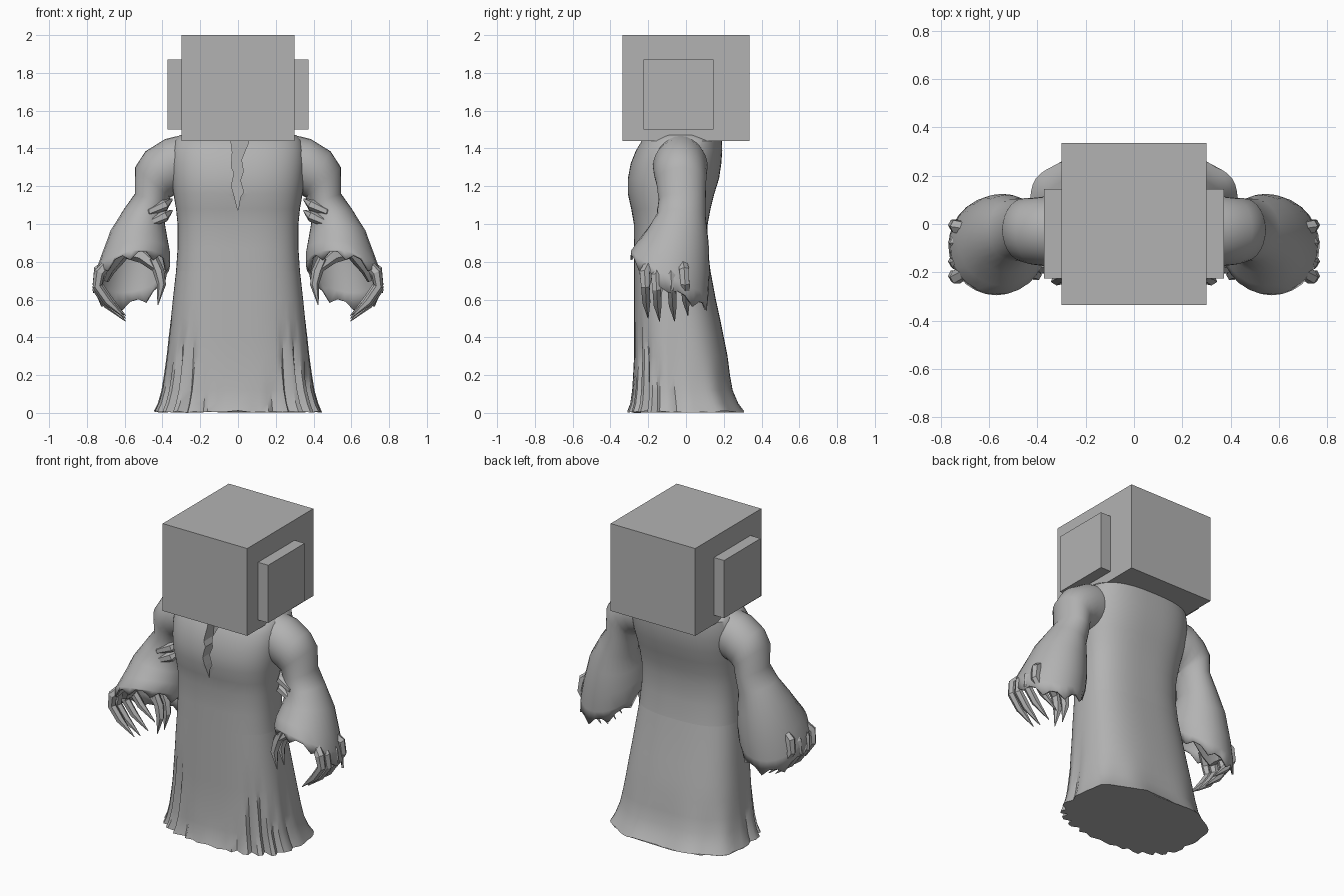
import bpy, bmesh, math, random
from mathutils import Vector

random.seed(4)
cube = bpy.data.objects.get("Cube")
if cube:
    bpy.data.objects.remove(cube, do_unlink=True)

grey = bpy.data.materials.new("plain grey")
grey.use_nodes = True
COLOUR = (0.45, 0.45, 0.45, 1)
grey.diffuse_color = COLOUR
grey.node_tree.nodes["Principled BSDF"].inputs["Base Color"].default_value = COLOUR


def finish(name, bm, smooth=None):
    bmesh.ops.recalc_face_normals(bm, faces=bm.faces)
    mesh = bpy.data.meshes.new(name)
    bm.to_mesh(mesh)
    bm.free()
    obj = bpy.data.objects.new(name, mesh)
    bpy.context.collection.objects.link(obj)
    mesh.materials.append(grey)
    if smooth:
        bpy.ops.object.select_all(action='DESELECT')
        obj.select_set(True)
        bpy.context.view_layer.objects.active = obj
        bpy.ops.object.shade_smooth_by_angle(angle=math.radians(smooth))
    return obj


def loft(name, rings, caps=(True, True), smooth=40):
    bm = bmesh.new()
    loops = [[bm.verts.new(p) for p in ring] for ring in rings]
    for a, b in zip(loops, loops[1:]):
        for i in range(len(a)):
            j = (i + 1) % len(a)
            bm.faces.new((a[i], a[j], b[j], b[i]))
    for use, ring in zip(caps, (loops[0], loops[-1])):
        if use:
            bm.faces.new(ring)
    return finish(name, bm, smooth)


def box(name, lo, hi):
    bm = bmesh.new()
    bmesh.ops.create_cube(bm, size=1)
    for v in bm.verts:
        v.co = [l + (c + 0.5) * (h - l) for l, h, c in zip(lo, hi, v.co)]
    return finish(name, bm)


def tube(name, points, radii, side, sides=6, flat=1.0):
    # tapered limb along a path, mirrored by side
    pts = [Vector((p[0] * side, p[1], p[2])) for p in points]
    rings = []
    for i, p in enumerate(pts):
        d = (pts[min(i + 1, len(pts) - 1)] - pts[max(i - 1, 0)]).normalized()
        u = d.cross(Vector((0, 1, 0))).normalized()
        v = d.cross(u)
        rings.append([p + radii[i] * (u * math.cos(t) + v * math.sin(t) * flat)
                      for t in (math.tau * k / sides for k in range(sides))])
    return loft(name, rings, smooth=25)


# Head block with side plates
box("head", (-0.3, -0.335, 1.44), (0.3, 0.335, 2.0))
for side, label in ((1, "left"), (-1, "right")):
    xs = sorted((0.29 * side, 0.372 * side))
    box(label + "_ear_plate", (xs[0], -0.225, 1.5), (xs[1], 0.145, 1.87))

# Robe cross-sections with pleats: (angle from the side, height, depth)
PLEATS = ((5, 0.48, 0.022), (25, 0.3, 0.03), (40, 0.45, 0.04),
          (55, 0.5, 0.035), (70, 0.15, 0.03), (80, 0.1, 0.015))
N = 72


def robe_ring(z, w, front, back, power=2.7):
    ring = []
    for k in range(N):
        t = math.tau * k / N
        c, s = math.cos(t), math.sin(t)
        x = w * math.copysign(abs(c) ** (2 / power), c)
        y = (back - front) / 2 * math.copysign(abs(s) ** (2 / power), s)
        shrink, lift = 0, 0
        if s < 0:
            side_angle = math.degrees(math.atan2(-s, abs(c)))
            for angle, top, depth in PLEATS:
                if abs(side_angle - angle) < 2 and z < top:
                    shrink += depth * (1 - z / top) ** 0.7
        elif z < 0.3:
            shrink += 0.007 * (1 - z / 0.3) * math.sin(9 * t)
        if z == 0:
            lift = random.uniform(0, 0.012)
        f = 1 - shrink / max(0.1, math.hypot(x, y))
        ring.append((x * f, y * f + (front + back) / 2, z + lift))
    return ring


skirt = [(0, .445, -.31, .31), (.05, .425, -.295, .28), (.12, .405, -.285, .25),
         (.2, .392, -.28, .235), (.3, .378, -.275, .22), (.4, .367, -.275, .2),
         (.5, .355, -.275, .18), (.6, .345, -.275, .158), (.75, .328, -.275, .13)]
loft("robe_skirt", [robe_ring(*r) for r in skirt])

torso = [(.75, .328, -.275, .13), (.87, .32, -.275, .115), (1.0, .32, -.276, .115),
         (1.08, .328, -.29, .13), (1.16, .342, -.308, .15), (1.24, .352, -.308, .175),
         (1.32, .358, -.293, .187), (1.39, .355, -.265, .192), (1.44, .34, -.235, .19),
         (1.47, .31, -.19, .13), (1.485, .25, -.13, .07)]
robe = loft("robe_top", [robe_ring(*r) for r in torso])

# Torn neck opening cut into the chest
slit = [(-.045, 1.5), (-.03, 1.38), (-.035, 1.3), (-.02, 1.27), (-.035, 1.2), (-.02, 1.15),
        (0, 1.07), (.012, 1.14), (.03, 1.17), (.012, 1.23), (.028, 1.28), (.018, 1.34), (.055, 1.43), (.055, 1.5)]
cutter = loft("neck_cutter", [[(x, y, z) for x, z in slit] for y in (-.4, -.2)], smooth=None)
cutter.hide_render = True
cutter.hide_viewport = True
cut = robe.modifiers.new("neck_cut", 'BOOLEAN')
cut.object = cutter
cut.operation = 'DIFFERENCE'
cut.solver = 'EXACT'

# Sleeve sections: centre, outward half axis (x, z), backward half axis (y, z)
SLEEVE = [((.28, -.03, 1.32), (.0, .155), (.13, 0)),
          ((.36, -.03, 1.305), (.025, .145), (.145, 0)),
          ((.42, -.03, 1.265), (.07, .12), (.138, 0)),
          ((.452, -.025, 1.22), (.093, .08), (.132, 0)),
          ((.458, -.02, 1.13), (.088, .03), (.125, 0)),
          ((.495, -.025, 1.04), (.108, .04), (.13, -.01)),
          ((.525, -.04, .94), (.152, .02), (.16, -.04)),
          ((.545, -.065, .83), (.185, -.02), (.19, -.08)),
          ((.56, -.085, .75), (.2, -.03), (.205, -.11)),
          ((.57, -.09, .70), (.198, -.045), (.205, -.13))]
FINGERS = ((-.21, .0), (-.15, -.015), (-.07, -.015), (.0, .015))

for side, label in ((1, "left"), (-1, "right")):
    rings = []
    for n, (c, u, v) in enumerate(SLEEVE):
        ring = []
        for k in range(28):
            a, b = math.cos(math.tau * k / 28), math.sin(math.tau * k / 28)
            rag = (0.018 if k % 3 else -0.02) if n == len(SLEEVE) - 1 else 0
            ring.append((side * (c[0] + a * u[0]), c[1] + b * v[0],
                         c[2] + a * u[1] + b * v[1] + rag))
        rings.append(ring)
    sleeve = loft(label + "_sleeve", rings, caps=(True, False))
    shell = sleeve.modifiers.new("cloth", 'SOLIDIFY')
    shell.thickness = 0.012

    # Creased cloth at the inner elbow
    for n, z in enumerate((1.1, 1.04)):
        tube(f"{label}_elbow_fold_{n + 1}",
             [(.35, -.06, z + .03), (.39, -.12, z), (.47, -.135, z - .035), (.52, -.12, z - .03)],
             (.006, .03, .022, .004), side)

    # Hand: wrist, palm, four curled claws and a thumb
    tube(label + "_palm", [(.58, -.06, .92), (.64, -.09, .83), (.69, -.1, .76), (.71, -.1, .7)],
         (.05, .05, .04, .025), side, sides=8, flat=2.4)
    for n, (y, dz) in enumerate(FINGERS):
        tube(f"{label}_finger_{n + 1}",
             [(.68, y * .8 - .02, .8), (.735, y - .01, .74 + dz), (.745, y - .005, .67 + dz),
              (.69, y, .59 + dz), (.595, y + .01, .5 + dz)],
             (.026, .03, .026, .024, .002), side)
    tube(label + "_thumb_base", [(.6, -.1, .86), (.5, -.17, .83), (.43, -.2, .77)],
         (.04, .04, .028), side)
    for n, y in enumerate((-.2, -.13)):
        tube(f"{label}_thumb_{n + 1}",
             [(.45, y, .82), (.42, y, .75), (.405, y - .01, .68), (.425, y - .01, .57)],
             (.026, .03, .024, .002), side)
